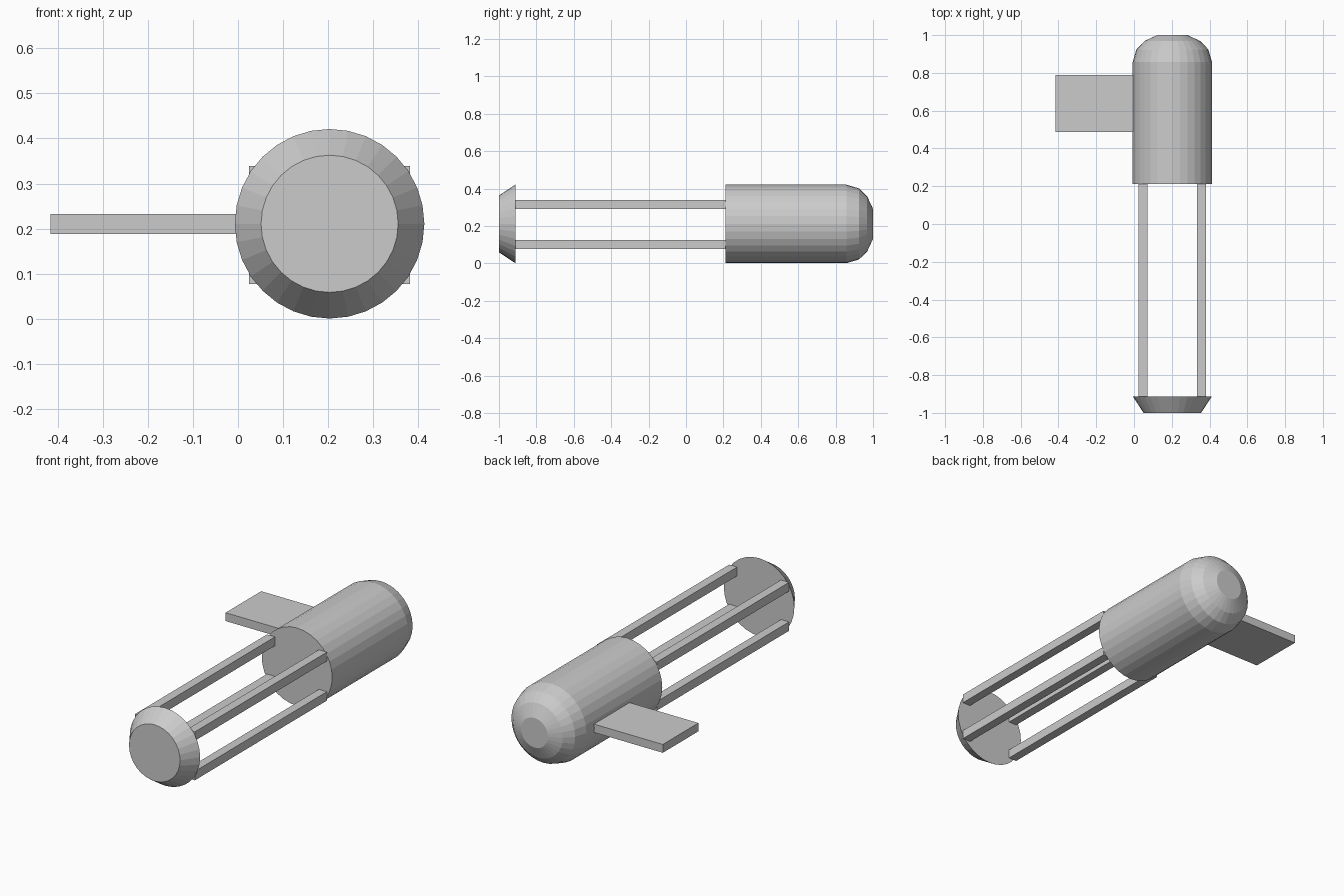
import bpy, bmesh, math

if "Cube" in bpy.data.objects:
    bpy.data.objects.remove(bpy.data.objects["Cube"])

CX, CZ = 0.203, 0.211   # long axis of the model
SIDES = 32


def add_object(name, bm):
    bmesh.ops.recalc_face_normals(bm, faces=bm.faces)
    mesh = bpy.data.meshes.new(name)
    bm.to_mesh(mesh)
    bm.free()
    obj = bpy.data.objects.new(name, mesh)
    bpy.context.collection.objects.link(obj)
    return obj


def turned(name, profile):
    """Capped solid of revolution along y from (y, radius) pairs."""
    bm = bmesh.new()
    rings = []
    for y, r in profile:
        angles = [2 * math.pi * i / SIDES for i in range(SIDES)]
        rings.append([bm.verts.new((CX + r * math.cos(a), y, CZ + r * math.sin(a)))
                      for a in angles])
    for a, b in zip(rings, rings[1:]):
        for i in range(SIDES):
            j = (i + 1) % SIDES
            bm.faces.new((a[i], a[j], b[j], b[i]))
    bm.faces.new(rings[0])
    bm.faces.new(rings[-1])
    return add_object(name, bm)


def box(name, low, high):
    bm = bmesh.new()
    bmesh.ops.create_cube(bm, size=1)
    for v in bm.verts:
        v.co = [(l + h) / 2 + c * (h - l) for c, l, h in zip(v.co, low, high)]
    return add_object(name, bm)


# Main body with domed back end
turned("body", [(0.212, 0.21), (0.857, 0.21), (0.925, 0.19), (0.969, 0.147), (1.0, 0.08)])

# Tapered front cap
turned("front_cap", [(-1.0, 0.152), (-0.912, 0.21)])

# Four square rods joining cap and body
for sx, side in ((-1, "left"), (1, "right")):
    for sz, level in ((-1, "lower"), (1, "upper")):
        x, z = CX + sx * 0.1545, CZ - 0.003 + sz * 0.1065
        box(f"rod_{level}_{side}", (x - 0.024, -0.912, z - 0.024),
            (x + 0.024, 0.212, z + 0.024))

# Flat side fin
box("side_fin", (-0.415, 0.487, 0.188), (0.0, 0.79, 0.233))
